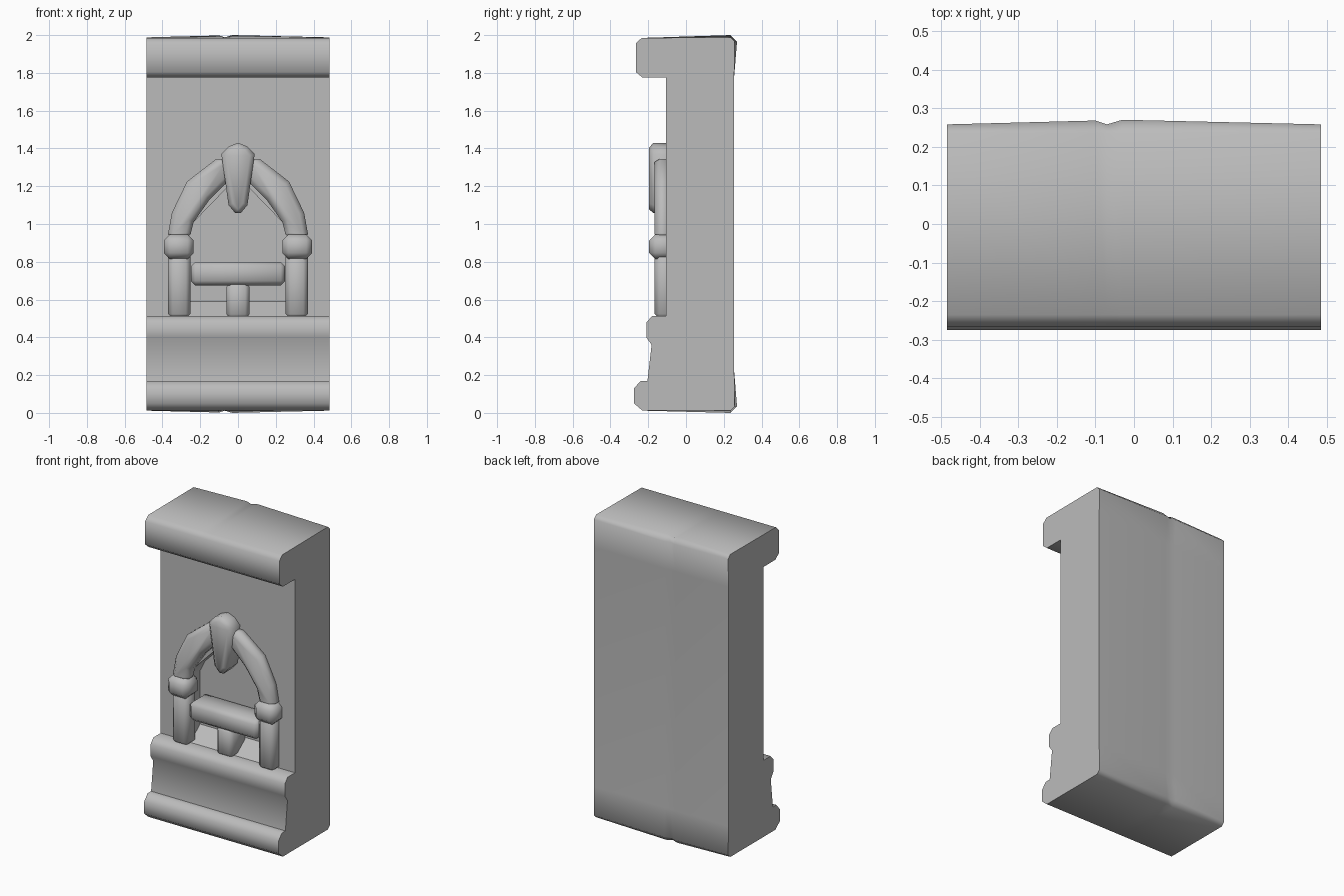
import bpy
import bmesh

cube = bpy.data.objects.get("Cube")
if cube:
    bpy.data.objects.remove(cube, do_unlink=True)

stone = bpy.data.materials.new("grey_stone")
stone.use_nodes = True
stone.diffuse_color = (0.5, 0.5, 0.5, 1)
stone.node_tree.nodes["Principled BSDF"].inputs["Base Color"].default_value = (0.5, 0.5, 0.5, 1)


def loft(name, rings):
    """Skin closed rings of equal length and cap both ends."""
    bm = bmesh.new()
    loops = [[bm.verts.new(p) for p in ring] for ring in rings]
    count = len(loops[0])
    for a, b in zip(loops, loops[1:]):
        for i in range(count):
            j = (i + 1) % count
            bm.faces.new((a[i], a[j], b[j], b[i]))
    bm.faces.new(loops[0][::-1])
    bm.faces.new(loops[-1])
    bmesh.ops.recalc_face_normals(bm, faces=bm.faces)
    mesh = bpy.data.meshes.new(name)
    bm.to_mesh(mesh)
    bm.free()
    obj = bpy.data.objects.new(name, mesh)
    bpy.context.collection.objects.link(obj)
    mesh.materials.append(stone)
    return obj


def finish(obj, modifier):
    """Apply the modifier, then smooth all but the hard edges."""
    bpy.ops.object.select_all(action='DESELECT')
    bpy.context.view_layer.objects.active = obj
    obj.select_set(True)
    bpy.ops.object.modifier_apply(modifier=modifier.name)
    bpy.ops.object.shade_smooth_by_angle(angle=0.9)


def block(name, outline, front, back, bevel, side=1):
    """Chamfered stone: an x-z outline given depth along y."""
    obj = loft(name, [[(side * x, y, z) for x, z in outline] for y in (front, back)])
    mod = obj.modifiers.new("chamfer", 'BEVEL')
    mod.width = bevel
    mod.segments = 1
    mod.limit_method = 'ANGLE'
    mod.angle_limit = 0.9
    finish(obj, mod)
    return obj


def rect(x0, x1, z0, z1):
    return [(x0, z0), (x1, z0), (x1, z1), (x0, z1)]


# Wall with plinth, sill and cornice mouldings
front_profile = [
    (-.235, 1.985), (-.266, 1.955), (-.266, 1.805), (-.23, 1.775),
    (-.105, 1.775), (-.105, .512), (-.18, .512), (-.21, .478),
    (-.21, .40), (-.182, .36), (-.204, .17), (-.24, .17),
    (-.275, .13), (-.275, .05), (-.23, .012)]


def wall_ring(x, swell):
    back = [(.235, .012 - swell), (.258 + swell, .035), (.255, .22),
            (.255, 1.78), (.258 + swell, 1.965), (.235, 1.988 + swell)]
    return [(x, y, z) for y, z in front_profile + back]


wall = loft("wall", [wall_ring(x, s) for x, s in
                     ((-.485, 0), (-.1, .01), (-.07, 0), (-.03, .012), (.485, 0))])

# Pointed niche with a sloping floor
half = [(.27, .512), (.27, .94), (.235, 1.01), (.06, 1.19)]
arch_outline = half + [(-x, z) for x, z in half[::-1]]
niche_front = [(x, -.112, z if z > .6 else .506) for x, z in arch_outline]
niche_back = [(x, -.005, z if z > .6 else .59) for x, z in arch_outline]
cutter = loft("niche_cutter", [niche_front, niche_back])
cutter.hide_render = True
cut = wall.modifiers.new("niche", 'BOOLEAN')
cut.operation = 'DIFFERENCE'
cut.solver = 'EXACT'
cut.object = cutter
finish(wall, cut)
bpy.data.objects.remove(cutter, do_unlink=True)

# Columns, capitals and arch stones on both sides
arch = [(.25, .92), (.25, .95), (.235, 1.01), (.15, 1.13), (.05, 1.23),
        (.05, 1.33), (.095, 1.36), (.27, 1.225), (.35, 1.06), (.37, .95), (.37, .92)]
for side, label in ((1, "left"), (-1, "right")):
    block(label + "_column", rect(.252, .37, .50, .85), -.166, -.06, .024, side)
    block(label + "_capital", rect(.235, .393, .815, .945), -.195, -.05, .032, side)
    block(label + "_arch", arch, -.166, -.08, .026, side)

# Keystone
key_half = [(0, 1.04), (.05, 1.10), (.088, 1.37), (.05, 1.41), (0, 1.43)]
block("keystone", key_half + [(-x, z) for x, z in key_half[-2:0:-1]], -.196, -.05, .024)

# Cross bar and its short post
block("cross_bar", rect(-.25, .25, .675, .80), -.16, .01, .024)
block("bar_post", rect(-.06, .06, .50, .69), -.15, .01, .022)
